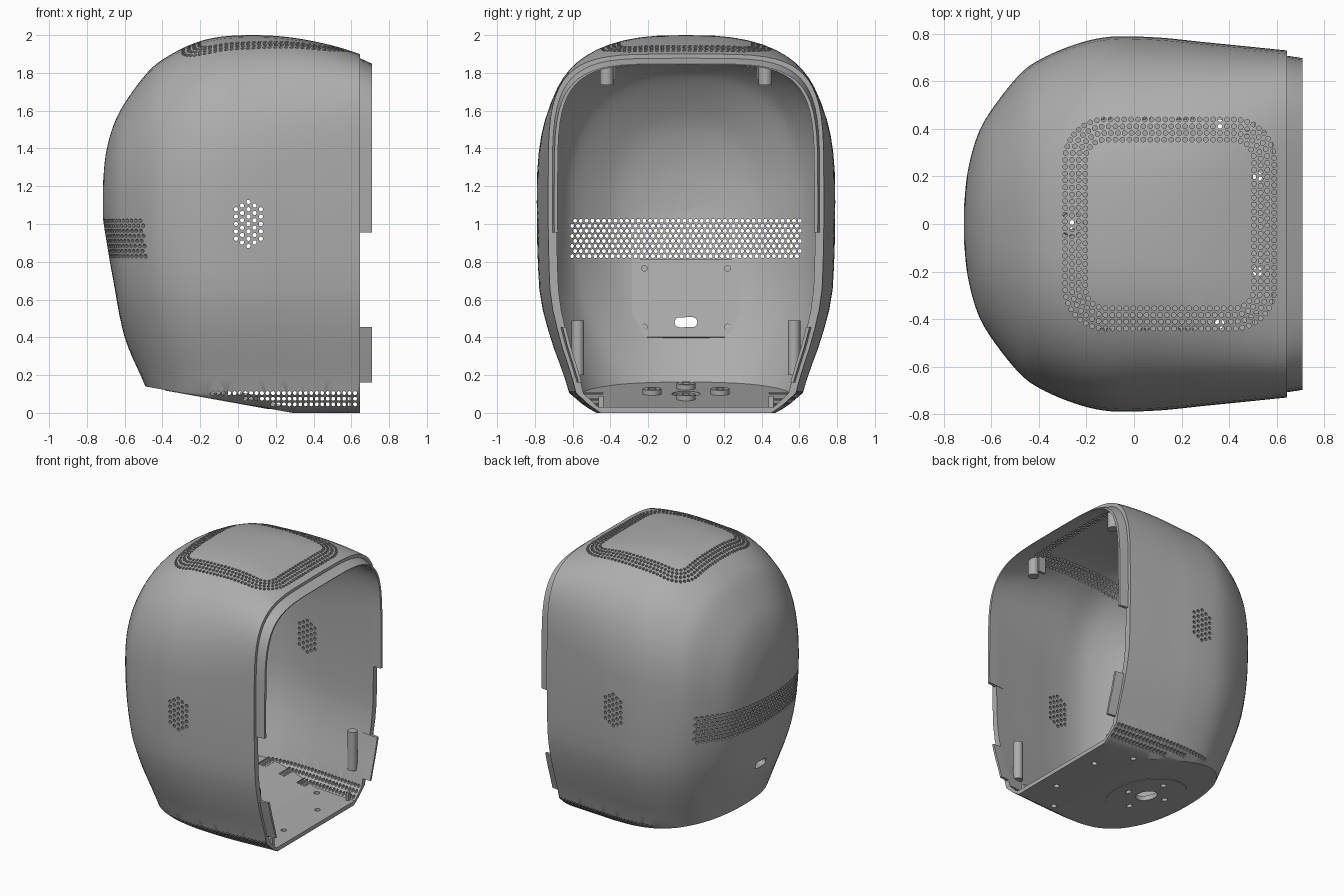
import bpy, bmesh, math
from mathutils import Matrix, Vector

cube = bpy.data.objects.get("Cube")
if cube:
    bpy.data.objects.remove(cube)

grey = bpy.data.materials.new("plain_grey")
grey.use_nodes = True
grey.diffuse_color = (0.42, 0.42, 0.42, 1)
grey.node_tree.nodes["Principled BSDF"].inputs["Base Color"].default_value = (0.42, 0.42, 0.42, 1)

MID = 1.12
SLOPE = math.atan2(0.14, 0.78)
UP = Vector((math.sin(SLOPE), 0, math.cos(SLOPE)))
KNEE = Vector((0.29, 0, 0))

# Housing stations from back to rim: x, top, virtual bottom, half width, squareness
STATIONS = [
    (-.715, 1.21, 1.03, .08, 2.0), (-.70, 1.37, .93, .22, 2.1), (-.66, 1.52, .70, .37, 2.2),
    (-.60, 1.64, .40, .48, 2.3), (-.49, 1.79, .14, .62, 2.4), (-.40, 1.87, -.1, .69, 2.5),
    (-.25, 1.95, -.45, .755, 2.6), (-.10, 1.99, -.7, .788, 2.7), (.1, 2.0, -.9, .785, 2.8),
    (.3, 1.985, -1, .765, 3.2), (.5, 1.945, -1, .745, 3.8), (.645, 1.90, -1, .73, 4.5)]
# Narrowing of the side walls towards the base: height, factor
TAPER = [(0, .68), (.03, .76), (.1, .87), (.2, .89), (.38, .95), (.6, 1), (9, 1)]


def taper(z):
    if z <= 0:
        return TAPER[0][1]
    for (a, p), (b, q) in zip(TAPER, TAPER[1:]):
        if z <= b:
            return p + (q - p) * (z - a) / (b - a)


def smooth_stations(rows, steps=5):
    out = []
    for i in range(len(rows) - 1):
        p = [rows[max(i - 1, 0)], rows[i], rows[i + 1], rows[min(i + 2, len(rows) - 1)]]
        for k in range(steps):
            t = k / steps
            out.append([b + .5 * t * (c - a + t * (2 * a - 5 * b + 4 * c - d + t * (3 * (b - c) + d - a)))
                        for a, b, c, d in zip(*p)])
    return out + [list(rows[-1])]


def section(top, low, w, n, count=16):
    half = [(0, top)]
    for k in range(1, count + 1):
        a = math.pi / 2 * (1 - k / count)
        half.append((w * max(math.cos(a), 0) ** (2 / n), MID + (top - MID) * max(math.sin(a), 0) ** (2 / n)))
    end = max(low, -0.1)
    for k in range(1, count + 1):
        z = MID - (MID - end) * min(math.sin(math.pi / 2 * k / count), .9995)
        t = (MID - z) / (MID - low)
        half.append((w * taper(z) * (1 - t ** 2.3) ** (1 / 2.3), z))
    half.append((0, end))
    return half + [(-y, z) for y, z in half[-2:0:-1]]


def new_object(name, bm):
    bmesh.ops.recalc_face_normals(bm, faces=bm.faces)
    me = bpy.data.meshes.new(name)
    bm.to_mesh(me)
    bm.free()
    obj = bpy.data.objects.new(name, me)
    bpy.context.collection.objects.link(obj)
    return obj


def loft(name, inset, x_end, planes):
    """Housing solid, inset from the outside and trimmed by (point, kept normal) planes."""
    rows = [(x + inset * max(0, -x / .715), t - inset, b + inset, w - inset, n) for x, t, b, w, n in STATIONS]
    rows = smooth_stations(rows)
    if x_end > .645:
        _, t, b, w, n = rows[-1]
        rows.append((x_end, t - .03, b, w - .01, n))
    bm = bmesh.new()
    rings = [[bm.verts.new((x, y, z)) for y, z in section(t, b, w, n)] for x, t, b, w, n in rows]
    for r, s in zip(rings, rings[1:]):
        for i in range(len(r)):
            j = (i + 1) % len(r)
            bm.faces.new((r[i], r[j], s[j], s[i]))
    bm.faces.new(rings[0])
    bm.faces.new(rings[-1])
    for point, normal in planes:
        bmesh.ops.bisect_plane(bm, geom=bm.verts[:] + bm.edges[:] + bm.faces[:], dist=1e-5,
                               plane_co=point, plane_no=normal, clear_inner=True)
        bmesh.ops.holes_fill(bm, edges=[e for e in bm.edges if e.is_boundary], sides=0)
    return new_object(name, bm)


def cut(obj, tool):
    for solver in ("MANIFOLD", "EXACT"):
        mod = obj.modifiers.new("cut", "BOOLEAN")
        mod.operation, mod.solver, mod.object = "DIFFERENCE", solver, tool
        ev = obj.evaluated_get(bpy.context.evaluated_depsgraph_get())
        me = bpy.data.meshes.new_from_object(ev)
        obj.modifiers.clear()
        if len(me.polygons) > 5 and len(me.polygons) != len(obj.data.polygons):
            obj.data = me
            return


def finish(obj, angle=35):
    obj.data.materials.clear()
    obj.data.materials.append(grey)
    obj.data.shade_smooth()
    obj.data.set_sharp_from_angle(angle=math.radians(angle))
    mod = obj.modifiers.new("even_shading", "WEIGHTED_NORMAL")
    mod.keep_sharp = True


def cylinder(bm, at, axis, radius, depth, sides=10):
    turn = Vector(axis).to_track_quat("Z", "Y").to_matrix().to_4x4()
    return bmesh.ops.create_cone(bm, cap_ends=True, segments=sides, radius1=radius, radius2=radius,
                                 depth=depth, matrix=Matrix.Translation(at) @ turn)["verts"]


def rod(name, at, axis, radius, depth):
    bm = bmesh.new()
    cylinder(bm, at, axis, radius, depth, 24)
    return new_object(name, bm)


def box(name, at, size, tilt=0):
    bm = bmesh.new()
    bmesh.ops.create_cube(bm, size=1, matrix=Matrix.Translation(at) @ Matrix.Rotation(tilt, 4, "Y")
                          @ Matrix.Diagonal((*size, 1)))
    return new_object(name, bm)


def base_planes(lift):
    return [(Vector((0, 0, lift)), Vector((0, 0, 1))), (KNEE + UP * lift, UP)]


def base_point(x, y, lift):
    return Vector((x, y, max(0, (KNEE.x - x) * math.tan(SLOPE)))) + UP * lift


# Hollow housing
housing = loft("housing", 0, .645, base_planes(0))
cavity = loft("cavity_cutter", .045, .8, base_planes(.03))
cut(housing, cavity)

# Vent hole cutters
bm = bmesh.new()
X, Y, Z = (1, 0, 0), (0, 1, 0), (0, 0, 1)
for half in (.355, .383, .411, .44):                     # rounded square rings on the crown
    r = half - .27
    straight = 2 * (half - r)
    quarter = straight + r * math.pi / 2
    n = round(quarter / .029)
    for i in range(n):
        d = i * quarter / n
        a = max(0, d - straight) / r
        p = Vector((half - r + r * math.cos(a), half - r + r * math.sin(a) if a else d - half + r, 0))
        for k in range(4):
            q = Matrix.Rotation(k * math.pi / 2, 3, "Z") @ p
            cylinder(bm, (q.x + .15, q.y, 1.85), Z, .010, .5)
for row in range(8):                                     # wide band across the back
    for i in range(40):
        cylinder(bm, (-.58, (i - 19.5) * .0305 + (row % 2 - .5) * .015, .83 + row * .0267), X, .0105, .36)
for side in (-1, 1):
    for col in range(-2, 3):                             # hexagon patches on the sides
        n = 7 - abs(col)
        for i in range(n):
            cylinder(bm, (.055 + col * .033, side * .75, 1 + (i - (n - 1) / 2) * .039), Y, .0115, .3)
    for row in range(3):                                 # rows along the base
        for i in range(34):
            at = Vector((.62 - i * .029, side * .6, .045 + row * .03))
            if (at - KNEE).dot(UP) > .025:
                cylinder(bm, at, Y, .0105, .32)
vents = new_object("vent_cutter", bm)
cut(housing, vents)

# Port slot, centre hole and screw hole cutters
bm = bmesh.new()
for v in cylinder(bm, (-.58, 0, .48), X, .027, .4, 20):
    v.co.y += math.copysign(.033, v.co.y)
CENTRE = (-.11, 0)
RING = [(CENTRE[0] + .16 * a, .18 * b) for a, b in ((1, 0), (-1, 0), (0, 1), (0, -1))]
cylinder(bm, base_point(*CENTRE, 0), UP, .075, .2, 24)
for x, y in RING:
    cylinder(bm, base_point(x, y, 0), UP, .022, .3, 16)
for side in (-1, 1):
    for x, y in ((.52, .2), (.36, .42)):
        cylinder(bm, (x, side * y, 0), Z, .02, .2, 16)
ports = new_object("port_cutter", bm)
cut(housing, ports)
finish(housing)

# Base plate disc and its screw bosses
disc = rod("base_disc", base_point(*CENTRE, .003), UP, .28, .012)
cut(disc, ports)
finish(disc)
for i, (x, y) in enumerate(RING):
    boss = rod(f"floor_boss_{i + 1}", base_point(x, y, .04), UP, .05, .035)
    cut(boss, ports)
    finish(boss)

# Board mount inside the back wall
mount = box("board_mount", (-.575, 0, .605), (.02, .57, .42), math.atan2(-.08, .41))
cut(mount, ports)
bm = bmesh.new()
for y in (-.22, .22):
    for z in (.455, .765):
        cylinder(bm, (-.54 - .195 * (z - .4), y, z), X, .015, .05, 12)
screws = new_object("screw_cutter", bm)
cut(mount, screws)
finish(mount)

# Rim lips: one over the top, one short pair near the base
core = loft("lip_cutter", .047, .85, [])
for name, low, high in (("upper_lip", .955, 3), ("lower_clips", .16, .455)):
    trims = [(Vector((.58, 0, 0)), Vector(X)), (Vector((0, 0, low)), Vector(Z))]
    if high < 2:
        trims.append((Vector((0, 0, high)), -Vector(Z)))
    lip = loft(name, .022, .71, trims)
    cut(lip, core)
    finish(lip)

# Screw posts and locating pins just inside the opening
for side, label in ((-1, "right"), (1, "left")):
    finish(rod(f"{label}_top_post", (.54, side * .42, 1.81), Z, .036, .15))
    finish(box(f"{label}_top_rib", (.5, side * .385, 1.825), (.06, .02, .12)))
    finish(rod(f"{label}_lower_post", (.55, side * .572, .345), Z, .033, .29))
    finish(box(f"{label}_floor_pin", (.6, side * .45, .055), (.02, .028, .07)))

for helper in (cavity, vents, ports, screws, core):
    bpy.data.objects.remove(helper)
